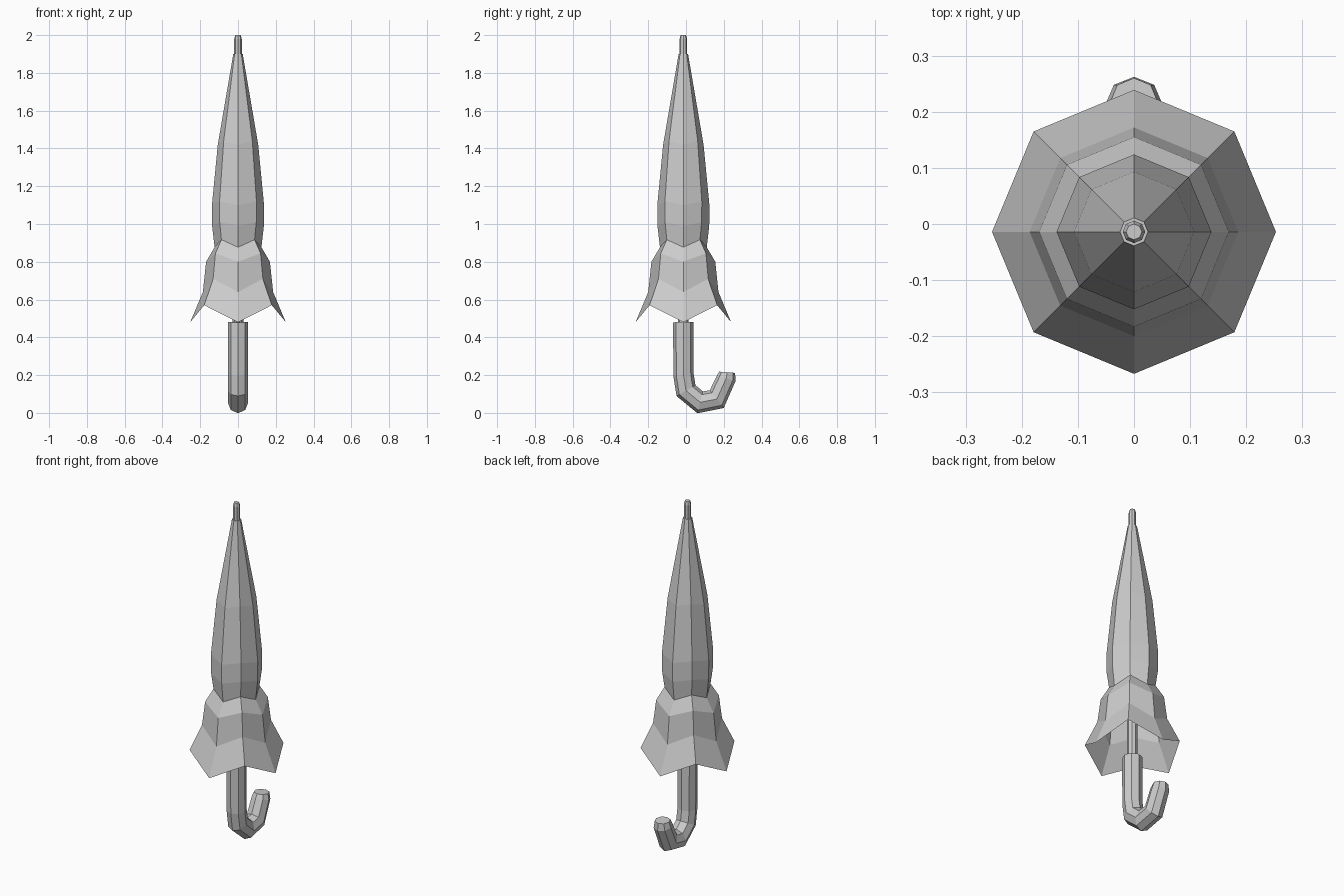
import bpy, bmesh, math
from mathutils import Vector

if "Cube" in bpy.data.objects:
    bpy.data.objects.remove(bpy.data.objects["Cube"])

SIDES = 8
AXIS_Y = -0.014          # the shaft sits slightly in front of the centre

grey = bpy.data.materials.new("plain grey")
grey.diffuse_color = (0.6, 0.6, 0.6, 1)
grey.use_nodes = True
grey.node_tree.nodes["Principled BSDF"].inputs["Base Color"].default_value = grey.diffuse_color


def loft(name, rings, cap_start=True, cap_end=True):
    """Join successive rings of points into a flat-faced skin."""
    bm = bmesh.new()
    loops = [[bm.verts.new(p) for p in ring] for ring in rings]
    for a, b in zip(loops, loops[1:]):
        for i in range(SIDES):
            j = (i + 1) % SIDES
            bm.faces.new((a[i], a[j], b[j], b[i]))
    if cap_start:
        bm.faces.new(loops[0][::-1])
    if cap_end:
        bm.faces.new(loops[-1])
    bmesh.ops.recalc_face_normals(bm, faces=bm.faces)
    mesh = bpy.data.meshes.new(name)
    bm.to_mesh(mesh)
    bm.free()
    mesh.materials.append(grey)
    obj = bpy.data.objects.new(name, mesh)
    bpy.context.collection.objects.link(obj)
    return obj


def level(radius, z_low, z_high=None):
    """Horizontal ring; alternate corners may rise to z_high for scallops."""
    z_high = z_low if z_high is None else z_high
    ring = []
    for i in range(SIDES):
        a = math.tau * i / SIDES
        ring.append(Vector((radius * math.cos(a), AXIS_Y + radius * math.sin(a),
                            z_high if i % 2 else z_low)))
    return ring


# Folded canopy, open at the scalloped hem and pinched at the waist
canopy = [(0.253, 0.48, 0.57), (0.186, 0.64, 0.71), (0.169, 0.80, 0.845),
          (0.124, 0.877, 0.917), (0.137, 0.99, 1.01), (0.138, 1.10, 1.12),
          (0.107, 1.42, 1.44), (0.025, 1.90, 1.90)]
loft("canopy", [level(*c) for c in canopy], cap_start=False)

# Metal tip and the shaft running inside the canopy
loft("tip", [level(0.02, 1.89), level(0.02, 1.98), level(0.014, 2.0)])
loft("shaft", [level(0.028, 0.47), level(0.028, 1.0), level(0.018, 1.88)])

# Hooked handle: octagon swept along a path in the y-z plane
path = [(AXIS_Y, 0.48, 0.054), (-0.013, 0.20, 0.054), (0.0, 0.118, 0.054),
        (0.075, 0.056, 0.054), (0.163, 0.073, 0.053), (0.213, 0.183, 0.051),
        (0.218, 0.215, 0.042)]
points = [Vector((0, y, z)) for y, z, r in path]
rings = []
for k, p in enumerate(points):
    before = (p - points[k - 1]).normalized() if k else None
    after = (points[k + 1] - p).normalized() if k + 1 < len(points) else Vector((0, 0, 1))
    before = before or after
    tangent = (before + after).normalized()
    normal = Vector((0, -tangent.z, tangent.y))
    miter = 1 / max(tangent.dot(before), 0.85)
    r = path[k][2]
    rings.append([p + Vector((r * math.cos(a), 0, 0)) + normal * (r * miter * math.sin(a))
                  for a in (math.tau * i / SIDES for i in range(SIDES))])
loft("handle", rings)
